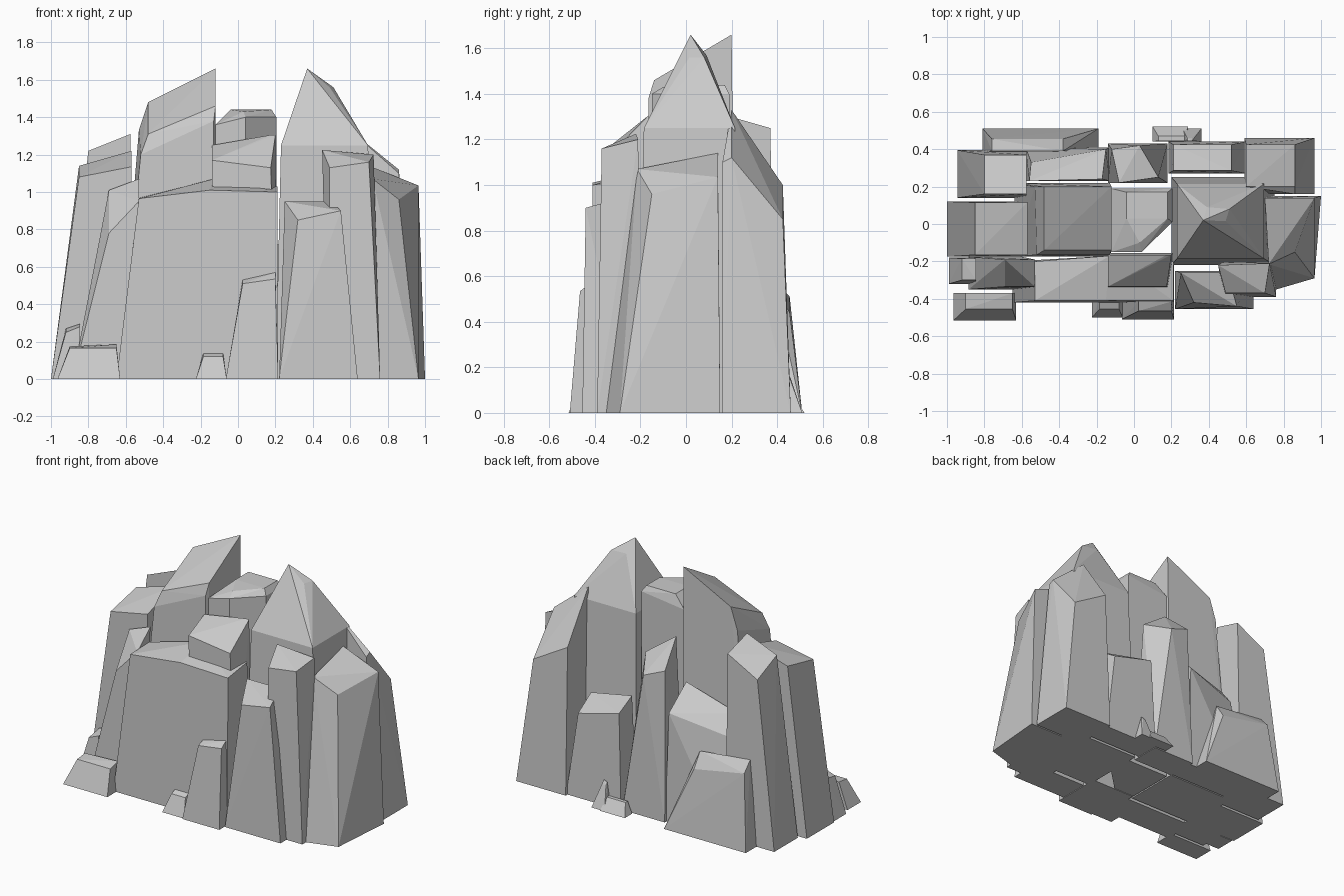
import bpy, bmesh, math
from mathutils import Vector


def hull(name, points):
    """Flat-faced convex stone through the given points."""
    bm = bmesh.new()
    for p in points:
        bm.verts.new(Vector(p))
    res = bmesh.ops.convex_hull(bm, input=bm.verts[:])
    loose = [v for v in bm.verts if not v.link_faces]
    bmesh.ops.delete(bm, geom=loose, context='VERTS')
    bmesh.ops.dissolve_limit(bm, angle_limit=math.radians(2),
                             verts=bm.verts[:], edges=bm.edges[:])
    bmesh.ops.recalc_face_normals(bm, faces=bm.faces[:])
    me = bpy.data.meshes.new(name)
    bm.to_mesh(me)
    bm.free()
    ob = bpy.data.objects.new(name, me)
    bpy.context.collection.objects.link(ob)
    return ob


def ring(rect, z):
    """Rectangle x0,x1,y0,y1 with heights front-left, front-right, back-right, back-left."""
    x0, x1, y0, y1 = rect
    if not isinstance(z, tuple):
        z = (z,) * 4
    return [(x0, y0, z[0]), (x1, y0, z[1]), (x1, y1, z[2]), (x0, y1, z[3])]


def rock(name, base, top, z, extra=()):
    """Tapered column standing on the ground with a slanted top."""
    return hull(name, ring(base, 0) + ring(top, z) + list(extra))


# Left columns
rock("left_column", (-1, -.57, -.175, .12), (-.85, -.57, -.165, .115), (1.08, 1.135, 1.22, 1.14))
rock("back_left_column", (-.945, -.575, .14, .395), (-.8, -.575, .16, .37), (1.22, 1.31, 1.25, 1.13))
rock("front_left_column", (-.885, -.6, -.35, -.175), (-.69, -.53, -.335, -.19), (.78, .95, 1.07, 1.01))

# Front wall and the blocks against it
rock("front_wall", (-.65, .215, -.42, -.2), (-.53, .21, -.41, -.2), (.965, 1.0, 1.03, .97),
     [(-.15, -.41, 1.01), (-.13, -.17, 1.07)])
rock("front_upper_block", (-.12, .21, -.34, -.155), (-.14, .175, -.335, -.165), (1.17, 1.13, 1.305, 1.25),
     [(.2, -.165, 1.305)])
rock("front_slab", (-.065, .215, -.51, -.4), (.025, .2, -.465, -.415), (.51, .535, .57, .53))
hull("right_front_slab", ring((.22, .64, -.455, -.25), 0) +
     [(.32, -.42, .85), (.55, -.44, .9), (.5, -.26, .95), (.25, -.26, .95)])
rock("right_front_column", (.48, .76, -.39, -.2), (.49, .7, -.37, -.22), (1.13, 1.16, 1.2, 1.22),
     [(.45, -.22, 1.225), (.725, -.21, 1.2)])

# Tall left tower with chamfered shoulders
rock("left_tower", (-.64, -.13, -.175, .22), (-.48, -.12, -.14, .2), (1.31, 1.46, 1.66, 1.48),
     [(-.52, -.165, 1.2), (-.13, -.165, 1.38), (-.53, .2, 1.33)])

# Middle block with a cut corner
plan = [(-.12, -.15), (.04, -.15), (.205, .01), (.205, .19), (-.12, .19)]
hull("middle_block", [(x, y, 0) for x, y in plan] + [(x, y, 1.36 if x < 0 else 1.4) for x, y in plan] +
     ring((-.04, .18, .03, .17), 1.44) + [(.03, -.1, 1.43)])

# Tall right peak
hull("right_peak", ring((.2, .75, -.22, .25), 0) + ring((.23, .695, -.185, .215), 1.25) +
     [(.37, .02, 1.66), (.49, .015, 1.56), (.51, .08, 1.56), (.39, .09, 1.57)])

# Right columns
hull("right_column", [(.76, -.35, 0), (.965, -.29, 0), (1, .15, 0), (.69, .15, 0),
                      (.72, -.215, 1.07), (.86, -.15, .96), (.965, .14, 1.035), (.7, .14, 1.14)])
rock("back_right_column", (.59, .965, .16, .46), (.6, .86, .2, .425), (1.33, 1.12, .85, 1.0),
     [(.86, .16, 1.1)])

# Back stones
rock("back_short_column", (.185, .6, .27, .44), (.21, .52, .285, .425), (.72, .66, .57, .65))
hull("back_middle_column", ring((-.14, .18, .22, .43), 0) +
     [(-.08, .22, 1.18), (.13, .25, 1.03), (.03, .42, .96), (-.12, .4, 1.02)])
hull("back_sloped_block", ring((-.58, -.13, .23, .41), 0) +
     [(-.56, .23, .78), (-.17, .24, .9), (-.15, .4, .74), (-.55, .33, .66)])
rock("back_wide_slab", (-.81, -.19, .385, .51), (-.76, -.38, .39, .455), (.58, .54, .44, .51))

# Small boulders at the foot
rock("left_boulder", (-.99, -.85, -.32, -.18), (-.92, -.845, -.3, -.185), (.25, .28, .295, .27))
rock("front_left_boulder", (-.965, -.63, -.515, -.37), (-.9, -.65, -.455, -.37), (.165, .165, .185, .175))
rock("front_boulder", (-.225, -.06, -.5, -.4), (-.185, -.08, -.455, -.41), (.12, .12, .14, .14))
rock("back_boulder", (.1, .29, .44, .52), (.13, .27, .445, .47), .08)
rock("back_spike", (.26, .36, .44, .51), (.285, .31, .445, .46), (.17, .18, .15, .15))
